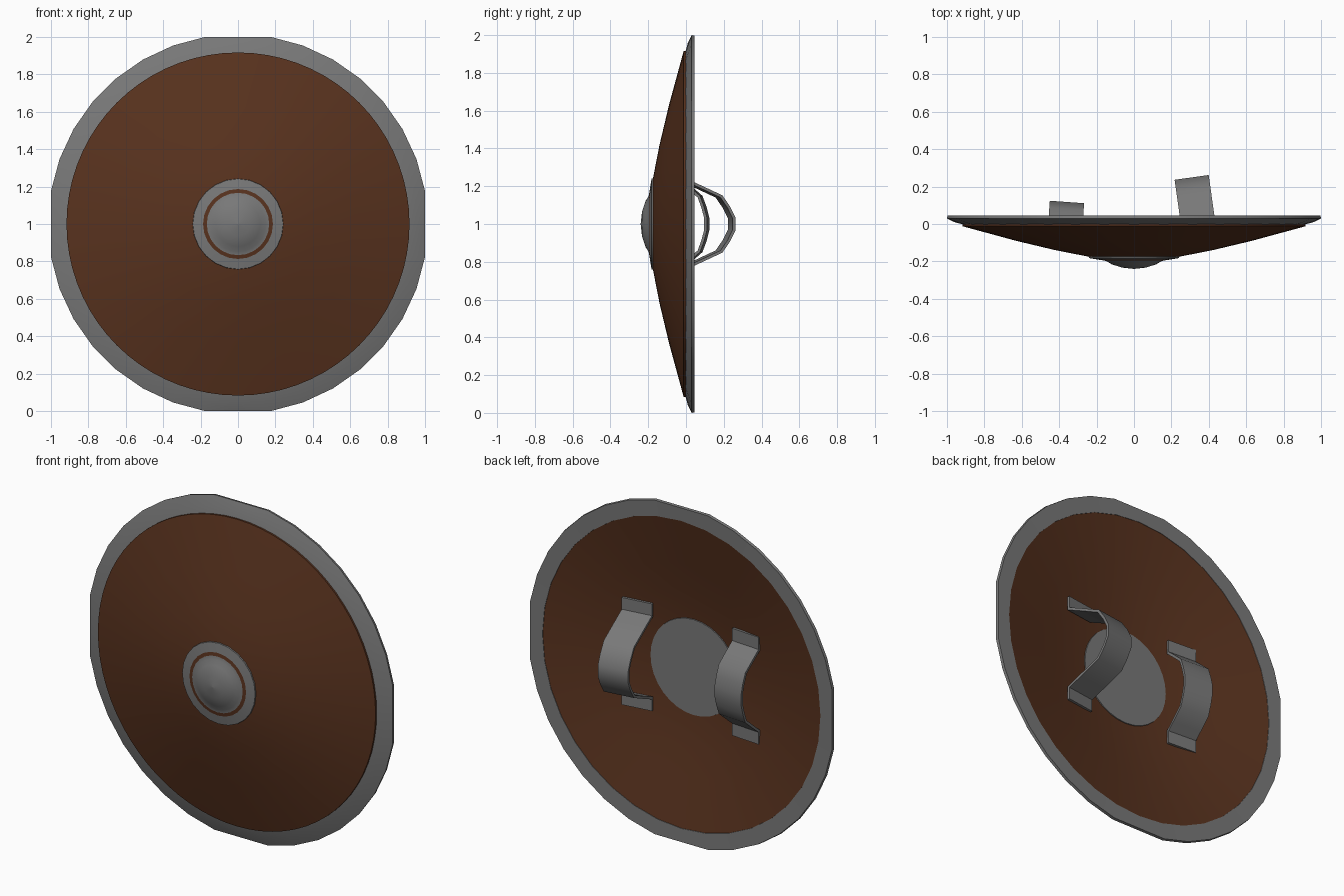
import bpy, bmesh, math
from mathutils import Matrix

if "Cube" in bpy.data.objects:
    bpy.data.objects.remove(bpy.data.objects["Cube"])


def material(name, rgb):
    m = bpy.data.materials.new(name)
    m.diffuse_color = (*rgb, 1)
    m.use_nodes = True
    m.node_tree.nodes["Principled BSDF"].inputs["Base Color"].default_value = m.diffuse_color
    return m


BROWN = material("brown_wood", (0.098, 0.032, 0.013))
GREY = material("grey_metal", (0.19, 0.19, 0.19))


def finish(name, bm, mats, angle=35):
    bmesh.ops.remove_doubles(bm, verts=bm.verts, dist=1e-5)
    bmesh.ops.recalc_face_normals(bm, faces=bm.faces)
    me = bpy.data.meshes.new(name)
    bm.to_mesh(me)
    bm.free()
    for m in mats:
        me.materials.append(m)
    ob = bpy.data.objects.new(name, me)
    bpy.context.collection.objects.link(ob)
    bpy.ops.object.select_all(action='DESELECT')
    ob.select_set(True)
    bpy.context.view_layer.objects.active = ob
    bpy.ops.object.shade_smooth_by_angle(angle=math.radians(angle))
    return ob


def lathe(name, profile, seg, mats, closed=False, brown_band=None, flat_sides=(), angle=35):
    """Spin (radius, y) points about the y axis through z = 1."""
    bm = bmesh.new()
    rings = []
    for k, (r, y) in enumerate(profile):
        ring = []
        for i in range(seg):
            a = 2 * math.pi * i / seg
            # outer rim is flattened at top, bottom, left and right
            rr = r / math.cos(2 * math.pi / seg) if k in flat_sides and i % (seg // 4) else r
            ring.append(bm.verts.new((rr * math.cos(a), y, 1 + rr * math.sin(a))))
        rings.append(ring)
    n = len(rings)
    for k in range(n if closed else n - 1):
        a, b = rings[k], rings[(k + 1) % n]
        for i in range(seg):
            j = (i + 1) % seg
            f = bm.faces.new((a[i], a[j], b[j], b[i]))
            f.material_index = 1 if k == brown_band else 0
    return finish(name, bm, mats, angle)


# Domed wooden board, hollow at the back
lathe("board", [(0.917, -0.012), (0.63, -0.09), (0.42, -0.14), (0.2, -0.183), (0.0001, -0.195),
                (0.0001, -0.085), (0.2, -0.085), (0.3, -0.076), (0.47, -0.05), (0.63, -0.018),
                (0.917, 0.041)],
      72, [BROWN], closed=True)

# Metal rim
lathe("rim", [(0.912, -0.003), (0.96, 0.01), (1.0, 0.03), (0.997, 0.046), (0.918, 0.043)], 36, [GREY],
      closed=True, flat_sides=(2, 3))

# Central boss with a brown groove
lathe("boss", [(0.243, -0.172), (0.241, -0.182), (0.187, -0.191), (0.167, -0.194), (0.148, -0.198),
               (0.12, -0.215), (0.065, -0.233), (0.0001, -0.24)], 24, [GREY, BROWN], brown_band=2)

# Boss plate on the hollow side
lathe("boss_back_plate", [(0.287, -0.082), (0.285, -0.072), (0.0001, -0.072)], 32, [GREY])


# Arm straps: bent bands with feet, (z, height off the board)
def strap(name, x, height, tilt):
    half = [(0.32, 0.0), (0.24, 0.0), (0.2, 0.09), (0.14, 0.22), (0.085, 0.258)]
    path = half + [(0.03, 0.285)] + [(-0.03, 0.285)] + [(-z, h) for z, h in reversed(half)]
    bm = bmesh.new()
    rows = [[bm.verts.new((s * 0.092, h * height, z)) for s in (-1, 1)] for z, h in path]
    for a, b in zip(rows, rows[1:]):
        bm.faces.new((a[0], a[1], b[1], b[0]))
    bmesh.ops.recalc_face_normals(bm, faces=bm.faces)
    bmesh.ops.solidify(bm, geom=bm.faces[:], thickness=0.015)
    bm.transform(Matrix.Translation((x, -0.048, 1)) @ Matrix.Rotation(math.radians(tilt), 4, 'Z'))
    return finish(name, bm, [GREY], 45)


strap("arm_strap", 0.35, 1.0, 8)
strap("hand_grip", -0.37, 0.53, -4)
